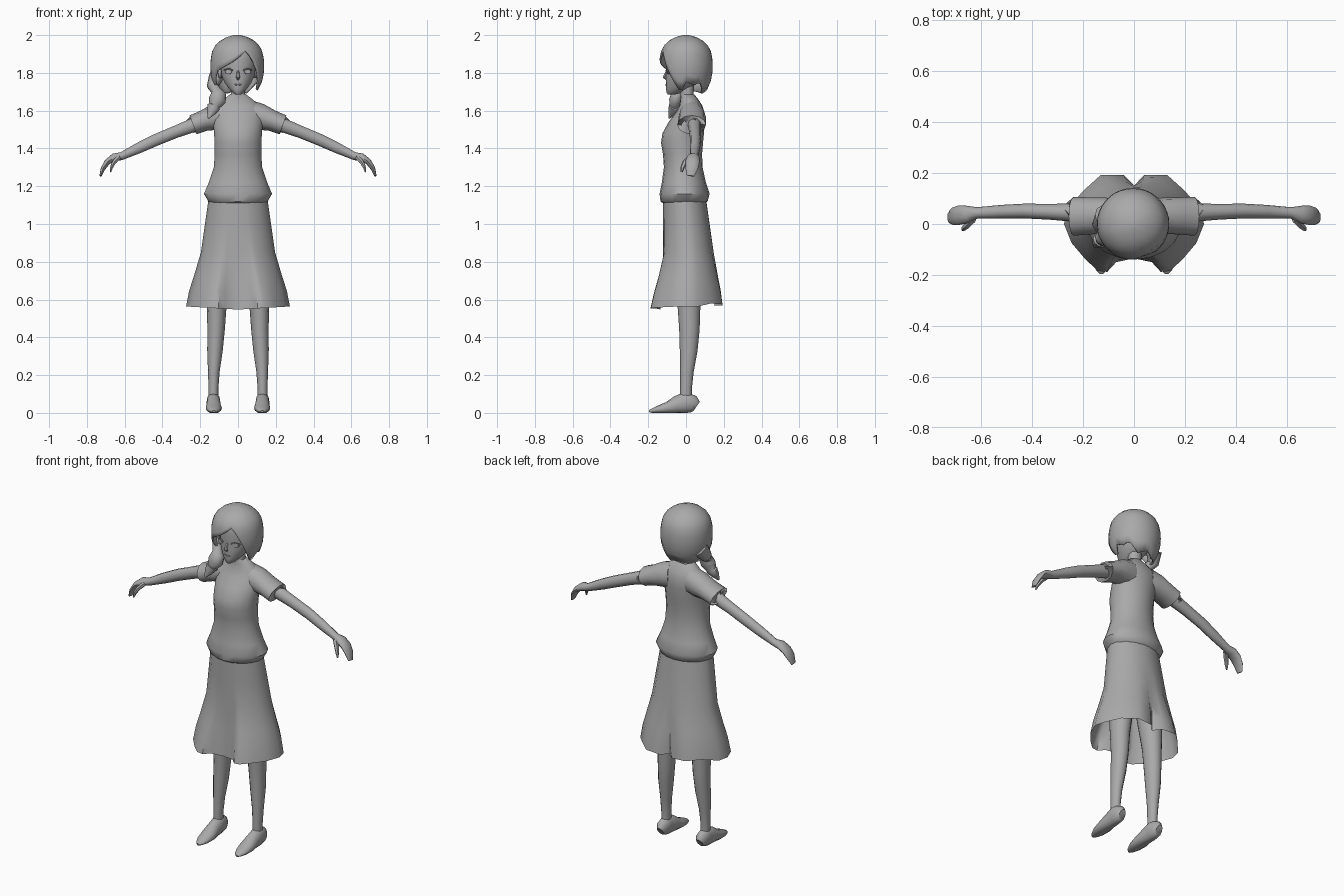
import bpy, bmesh, math
from mathutils import Vector

grey = bpy.data.materials.new("plain_grey")
grey.diffuse_color = (0.4, 0.4, 0.4, 1)
X, Y, Z = Vector((1, 0, 0)), Vector((0, 1, 0)), Vector((0, 0, 1))


def loft(name, rings, caps=True, angle=45):
    """Skin closed rings of points into one smooth-shaded object."""
    bm = bmesh.new()
    rows = [[bm.verts.new(p) for p in ring] for ring in rings]
    n = len(rows[0])
    for a, b in zip(rows, rows[1:]):
        for i in range(n):
            j = (i + 1) % n
            bm.faces.new((a[i], a[j], b[j], b[i]))
    if caps:
        bm.faces.new(rows[0][::-1])
        bm.faces.new(rows[-1])
    bmesh.ops.recalc_face_normals(bm, faces=bm.faces)
    mesh = bpy.data.meshes.new(name)
    bm.to_mesh(mesh)
    bm.free()
    mesh.shade_smooth()
    mesh.set_sharp_from_angle(angle=math.radians(angle))
    mesh.materials.append(grey)
    ob = bpy.data.objects.new(name, mesh)
    bpy.context.collection.objects.link(ob)
    return ob


def tube(name, rows, ref, sides=10, side=1, floor=False):
    """Rows are x, y, z, radius along ref, radius across."""
    pts = [Vector((r[0] * side, r[1], r[2])) for r in rows]
    rings = []
    for i, r in enumerate(rows):
        t = (pts[min(i + 1, len(pts) - 1)] - pts[max(i - 1, 0)]).normalized()
        a = (ref - t * ref.dot(t)).normalized()
        b = t.cross(a)
        ring = []
        for k in range(sides):
            f = math.tau * k / sides
            p = pts[i] + a * r[3] * math.cos(f) + b * r[4] * math.sin(f)
            if floor:
                p.z = max(p.z, 0)
            ring.append(p)
        rings.append(ring)
    return loft(name, rings)


def stack(name, rows, sides=18):
    """Level rings; rows are z, half width, front y, back y."""
    rings = []
    for z, rx, yf, yb in rows:
        rings.append([((rx * math.sin(f)), (yf + yb) / 2 - (yb - yf) / 2 * math.cos(f), z)
                      for f in (math.tau * k / sides for k in range(sides))])
    return loft(name, rings)


def interp(table, x):
    for (x0, y0), (x1, y1) in zip(table, table[1:]):
        if x <= x1:
            return y0 + (y1 - y0) * (x - x0) / (x1 - x0)
    return table[-1][1]


# Blouse body and neck
stack("blouse", [
    (1.105, .135, -.115, .095), (1.12, .16, -.135, .115), (1.16, .183, -.14, .125),
    (1.22, .157, -.128, .105), (1.3, .13, -.117, .088), (1.37, .125, -.122, .085),
    (1.43, .127, -.132, .09), (1.48, .128, -.125, .095), (1.54, .135, -.092, .1),
    (1.59, .135, -.055, .098), (1.63, .115, -.035, .085), (1.66, .078, -.03, .065),
    (1.685, .045, -.028, .045)])
stack("neck", [(1.64, .045, -.03, .045), (1.69, .038, -.03, .04), (1.76, .04, -.03, .045)], 12)

# Flared skirt with folded hem: half the hem outline is mirrored
half = [(0, -.135), (.07, -.15), (.105, -.188), (.14, -.185), (.19, -.14), (.245, -.075),
        (.275, 0), (.26, .06), (.2, .13), (.13, .193), (.04, .193), (0, .15)]
hem = half + [(-x, y) for x, y in half[-2:0:-1]]
rings = []
for z, rx, yf, yb, w in [(1.14, .155, -.122, .105, 0), (1.0, .175, -.122, .125, 0),
                         (.85, .192, -.12, .145, .05), (.72, .2, -.12, .15, .45),
                         (.64, .21, -.12, .155, .75), (.555, .2, -.12, .15, 1)]:
    ring = []
    for x, y in hem:
        f = math.atan2(x / .275, -y / .19)
        ex, ey = rx * math.sin(f), (yf + yb) / 2 - (yb - yf) / 2 * math.cos(f)
        lift = w * (.06 * abs(x) + (.02 if y > .1 else 0) - .008)
        ring.append((ex + (x - ex) * w, ey + (y - ey) * w, z + lift))
    rings.append(ring)
loft("skirt", rings, caps=False, angle=50)

for s, label in ((1, "left"), (-1, "right")):
    # Sleeve, arm with mitten hand, and thumb
    tube(label + "_sleeve", [
        (.06, .03, 1.575, .065, .08), (.12, .033, 1.567, .072, .07),
        (.18, .032, 1.547, .073, .056), (.238, .03, 1.525, .076, .053),
        (.236, .032, 1.526, .06, .044)], Y, 12, s)
    tube(label + "_arm", [
        (.16, .042, 1.55, .038, .04), (.24, .045, 1.522, .036, .039),
        (.33, .048, 1.488, .031, .034), (.43, .051, 1.447, .029, .033),
        (.52, .048, 1.405, .027, .03), (.615, .044, 1.36, .022, .022),
        (.655, .038, 1.352, .034, .023), (.69, .034, 1.33, .038, .017),
        (.714, .03, 1.295, .034, .013), (.728, .024, 1.255, .02, .006)], Y, 10, s)
    tube(label + "_thumb", [
        (.632, .02, 1.352, .016, .014), (.655, -.004, 1.328, .015, .012),
        (.67, -.018, 1.3, .011, .009), (.675, -.023, 1.275, .005, .004)], Y, 6, s)
    # Leg and shoe
    tube(label + "_leg", [
        (.13, .0, .06, .026, .032), (.13, .0, .13, .026, .031), (.128, .005, .22, .031, .036),
        (.122, .014, .33, .041, .047), (.116, .018, .44, .046, .054),
        (.113, .016, .56, .052, .06), (.1, .01, .75, .07, .075), (.09, .0, 1.0, .08, .085)],
        X, 12, s)
    tube(label + "_shoe", [
        (.13, .056, .034, .02, .03), (.13, .04, .045, .034, .046), (.13, .0, .055, .037, .058),
        (.129, -.05, .042, .038, .047), (.128, -.1, .026, .043, .031),
        (.128, -.15, .017, .036, .02), (.128, -.18, .011, .022, .012),
        (.128, -.195, .008, .008, .006)], X, 12, s, True)
    # Eye, lash line, brow and ear
    tube(label + "_eye", [(.049, -.088, 1.806, .02, .013), (.051, -.098, 1.806, .018, .012)],
         X, 10, s)
    tube(label + "_lash", [(.024, -.105, 1.812, .003, .003), (.048, -.103, 1.823, .004, .004),
                           (.075, -.085, 1.815, .003, .003)], Y, 5, s)
    tube(label + "_ear", [(.085, -.02, 1.8, .018, .028), (.1, -.015, 1.8, .016, .026)],
         Y, 8, s)

# Face
stack("head", [
    (1.685, .012, -.095, -.06), (1.693, .026, -.102, -.03), (1.715, .048, -.106, .02),
    (1.745, .07, -.107, .06), (1.78, .086, -.107, .085), (1.82, .094, -.104, .1),
    (1.87, .1, -.11, .11), (1.93, .09, -.095, .1), (1.965, .05, -.06, .06)], 18)
tube("nose", [(0, -.1, 1.815, .005, .004), (0, -.108, 1.795, .008, .007),
              (0, -.115, 1.777, .011, .01), (0, -.104, 1.766, .006, .006)], X, 6)
tube("mouth", [(-.018, -.103, 1.738, .003, .003), (0, -.108, 1.736, .005, .004),
               (.018, -.103, 1.738, .003, .003)], Y, 5)

# Bobbed hair with swept fringe: lower edge height varies with direction
edge = [(-180, 1.71), (-150, 1.69), (-120, 1.7), (-85, 1.71), (-66, 1.75), (-50, 1.81),
        (-32, 1.83), (-15, 1.85), (5, 1.885), (22, 1.92), (35, 1.87), (48, 1.81),
        (62, 1.74), (76, 1.69), (92, 1.76), (106, 1.73), (125, 1.75), (150, 1.69), (180, 1.71)]
shape = [(1.68, .65), (1.72, .83), (1.77, .96), (1.82, 1), (1.87, .99), (1.92, .92),
         (1.95, .79), (1.975, .59), (1.99, .38), (2, .12)]
rings = []
for k in range(10):
    t = (k / 9) ** 1.5
    ring = []
    for i in range(36):
        deg = -180 + i * 10
        f = math.radians(deg)
        z = 2 - t * (2 - interp(edge, deg))
        r = interp(shape, z)
        ring.append((.143 * r * math.sin(f) - .004, -.142 * r * math.cos(f), z))
    rings.append(ring)
hair = loft("hair", rings, caps=False, angle=60)
bm = bmesh.new()
bm.from_mesh(hair.data)
bmesh.ops.holes_fill(bm, edges=[e for e in bm.edges if e.is_boundary
                                and min(v.co.z for v in e.verts) > 1.99])
bmesh.ops.recalc_face_normals(bm, faces=bm.faces)
bm.to_mesh(hair.data)
bm.free()
thick = hair.modifiers.new("thickness", "SOLIDIFY")
thick.thickness = .01

# Side braid hanging over one shoulder
tube("braid", [
    (-.115, .03, 1.78, .04, .05), (-.135, .0, 1.73, .03, .035), (-.115, -.03, 1.705, .027, .025),
    (-.105, -.045, 1.685, .043, .035), (-.11, -.055, 1.655, .046, .036),
    (-.125, -.06, 1.625, .03, .027), (-.128, -.063, 1.62, .036, .03),
    (-.142, -.075, 1.59, .024, .02), (-.156, -.088, 1.56, .005, .005)], X, 10)
